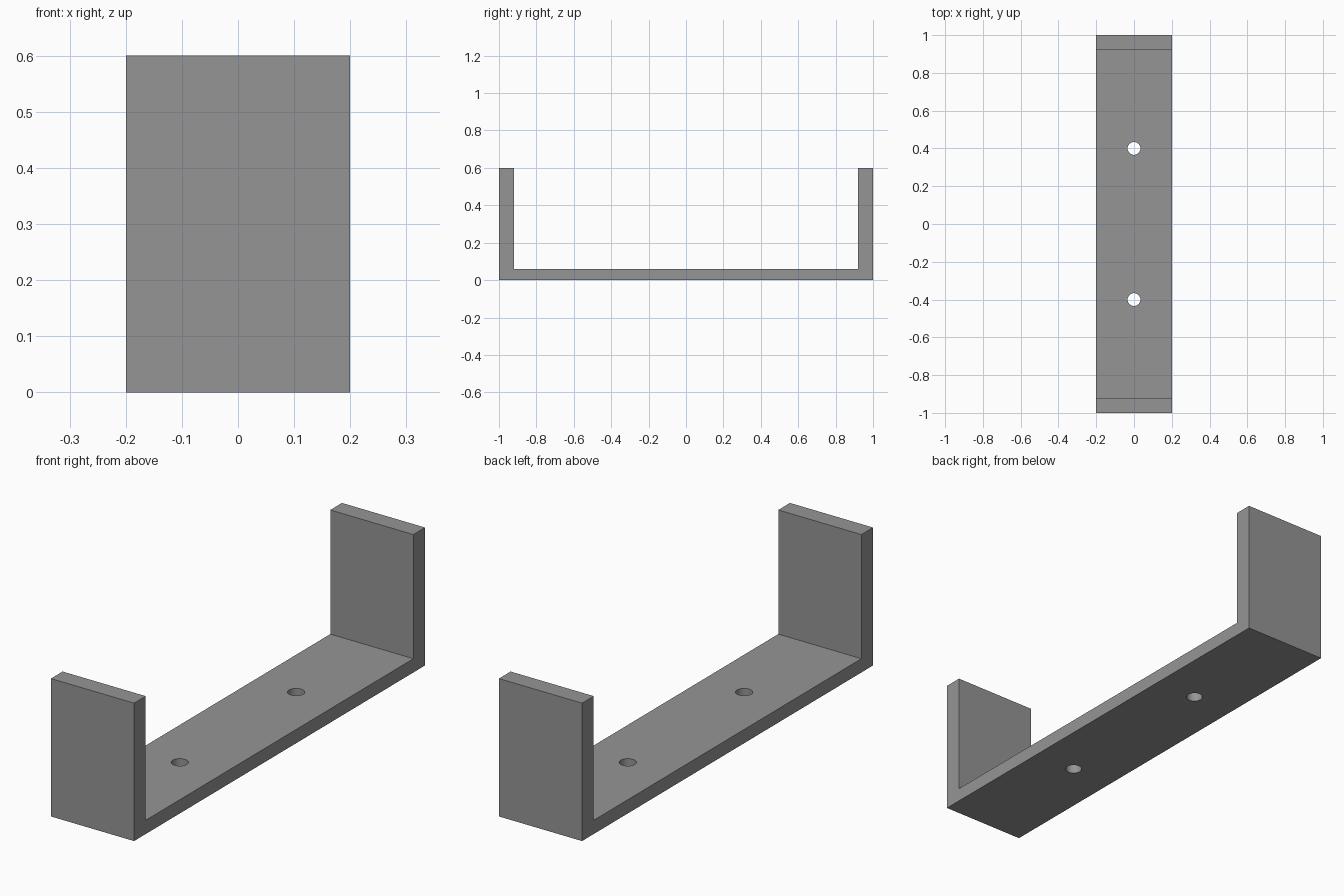
import bpy, bmesh

if "Cube" in bpy.data.objects:
    bpy.data.objects.remove(bpy.data.objects["Cube"])

WIDTH, LENGTH, HEIGHT = 0.4, 2.0, 0.6
WALL, FLOOR = 0.08, 0.06
HOLE_RADIUS, HOLE_Y = 0.034, 0.4

grey = bpy.data.materials.new("mid grey")
grey.diffuse_color = (0.3, 0.3, 0.3, 1)
grey.use_nodes = True
grey.node_tree.nodes["Principled BSDF"].inputs["Base Color"].default_value = grey.diffuse_color

# U-shaped side profile (y, z), extruded across the width
h, i = LENGTH / 2, LENGTH / 2 - WALL
profile = [(-h, 0), (h, 0), (h, HEIGHT), (i, HEIGHT),
           (i, FLOOR), (-i, FLOOR), (-i, HEIGHT), (-h, HEIGHT)]
bm = bmesh.new()
face = bm.faces.new([bm.verts.new((-WIDTH / 2, y, z)) for y, z in profile])
ext = bmesh.ops.extrude_face_region(bm, geom=[face])
bmesh.ops.translate(bm, vec=(WIDTH, 0, 0),
                    verts=[v for v in ext["geom"] if isinstance(v, bmesh.types.BMVert)])
bmesh.ops.recalc_face_normals(bm, faces=bm.faces[:])
mesh = bpy.data.meshes.new("u_bracket")
bm.to_mesh(mesh)
bm.free()
mesh.materials.append(grey)
bracket = bpy.data.objects.new("u_bracket", mesh)
bpy.context.collection.objects.link(bracket)
bpy.context.view_layer.objects.active = bracket
bracket.select_set(True)

# Two screw holes through the floor
for y in (-HOLE_Y, HOLE_Y):
    bpy.ops.mesh.primitive_cylinder_add(vertices=32, radius=HOLE_RADIUS, depth=0.3,
                                        location=(0, y, FLOOR / 2))
    cutter = bpy.context.object
    cutter.name = "screw_hole_cutter"
    cutter.hide_render = True
    cutter.data.materials.append(grey)
    mod = bracket.modifiers.new("screw_hole", 'BOOLEAN')
    mod.operation = 'DIFFERENCE'
    mod.solver = 'EXACT'
    mod.object = cutter
    bpy.context.view_layer.objects.active = bracket
    bpy.ops.object.modifier_apply(modifier=mod.name)
    bpy.data.objects.remove(cutter, do_unlink=True)

# Smooth hole walls, sharp bracket edges
bpy.ops.object.select_all(action='DESELECT')
bracket.select_set(True)
bpy.context.view_layer.objects.active = bracket
bpy.ops.object.shade_smooth_by_angle()
